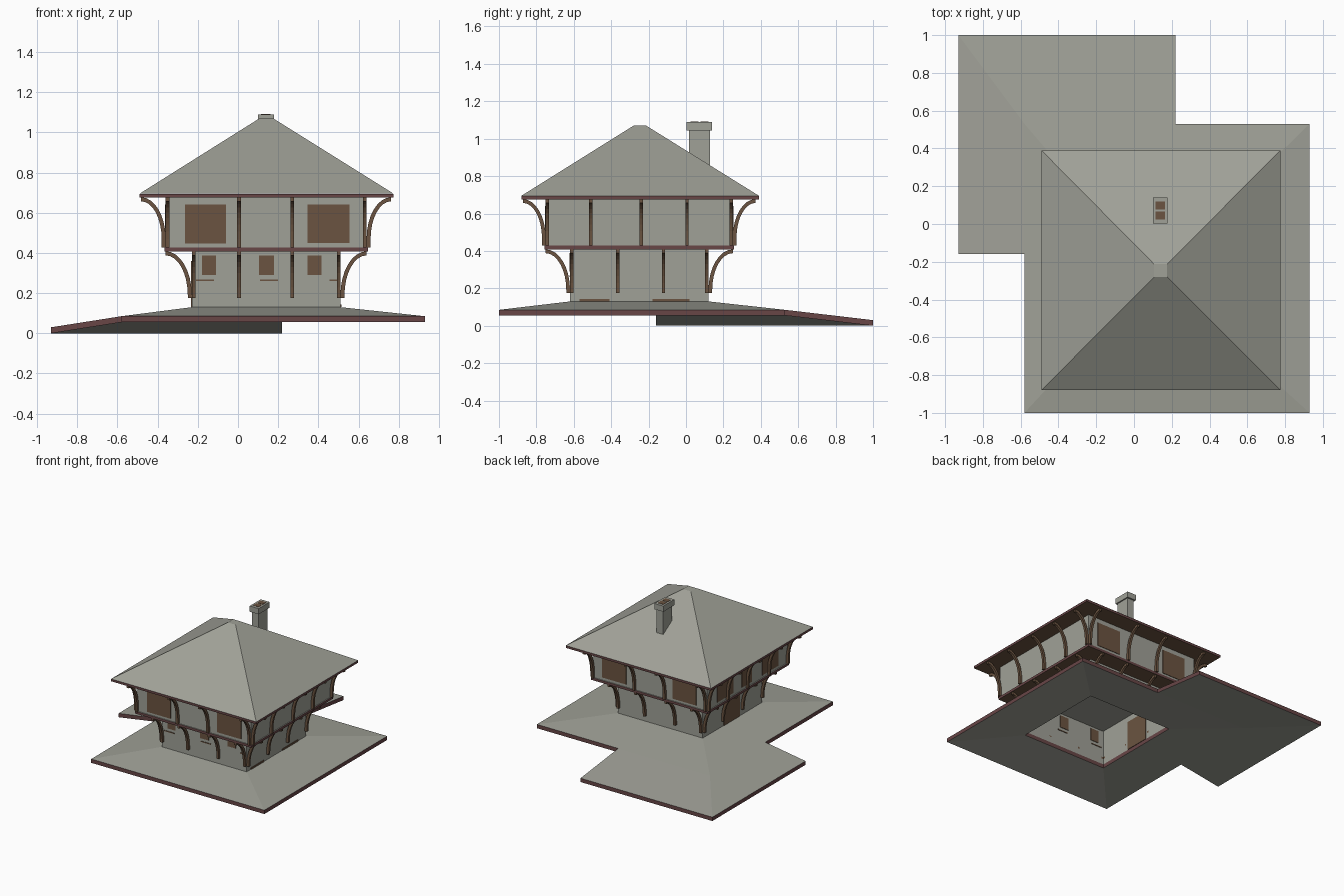
import bpy, bmesh, math
from mathutils import Vector

if "Cube" in bpy.data.objects:
    bpy.data.objects.remove(bpy.data.objects["Cube"])


def material(name, rgb):
    m = bpy.data.materials.new(name)
    m.diffuse_color = (*rgb, 1)
    m.use_nodes = True
    m.node_tree.nodes["Principled BSDF"].inputs["Base Color"].default_value = m.diffuse_color
    return m


PLASTER = material("grey_stone", (0.35, 0.355, 0.31))
TIMBER = material("brown_timber", (0.147, 0.088, 0.052))
TRIM = material("red_brown_trim", (0.138, 0.061, 0.062))


def finish(name, bm, mats):
    bmesh.ops.recalc_face_normals(bm, faces=bm.faces[:])
    me = bpy.data.meshes.new(name)
    bm.to_mesh(me)
    bm.free()
    for m in mats:
        me.materials.append(m)
    ob = bpy.data.objects.new(name, me)
    bpy.context.collection.objects.link(ob)
    return ob


def frustum(name, low, high, z0, z1, top, side=None, bottom=None, caps=True):
    """Block between two (x0, x1, y0, y1) rectangles, coloured by face direction."""
    bm = bmesh.new()
    rings = []
    for (x0, x1, y0, y1), z in ((low, z0), (high, z1)):
        rings.append([bm.verts.new((x, y, z)) for x, y in
                      ((x0, y0), (x1, y0), (x1, y1), (x0, y1))])
    for i in range(4):
        j = (i + 1) % 4
        f = bm.faces.new((rings[0][i], rings[0][j], rings[1][j], rings[1][i]))
        f.material_index = 1
    if caps:
        bm.faces.new(rings[1])
        bm.faces.new(rings[0][::-1]).material_index = 2
    return finish(name, bm, (top, side or top, bottom or top))


def box(name, rect, z0, z1, *mats, caps=True):
    return frustum(name, rect, rect, z0, z1, *mats, caps=caps)


# Wall rectangles: x0, x1, y0, y1
LOWER = (-0.23, 0.51, -0.62, 0.12)
UPPER = (-0.36, 0.64, -0.75, 0.25)

# Sloping paved base with a lower wing at the back left
corners = {
    "i0": (-.23, -.62, .13), "i1": (.51, -.62, .13), "i2": (.51, .12, .13), "i3": (-.23, .12, .13),
    "o0": (-.58, -1, .085), "o1": (.93, -1, .085), "o2": (.93, .53, .085), "o3": (-.58, .53, .085),
    "p": (.22, .53, .085), "q": (-.58, -.16, .085),
    "e0": (-.93, -.16, .03), "e1": (-.93, 1, .03), "e2": (.22, 1, .03)}
panels = ["o0 o1 i1 i0", "o1 o2 i2 i1", "o2 p o3 i3 i2", "o3 q o0 i0 i3",
          "o3 p e2 e1", "q o3 e1 e0"]
bm = bmesh.new()
top = {k: bm.verts.new(v) for k, v in corners.items()}
low = {k: bm.verts.new((v[0], v[1], v[2] - 0.03)) for k, v in corners.items()}
for p in panels:
    bm.faces.new([top[k] for k in p.split()])
pair = {top[k]: low[k] for k in corners}
rim = [e for e in bm.edges if e.is_boundary]
for p in panels:
    bm.faces.new([low[k] for k in reversed(p.split())])
for e in rim:
    a, b = e.verts
    bm.faces.new((a, b, pair[b], pair[a])).material_index = 1
finish("sloping_base", bm, (PLASTER, TRIM))

# Storeys, overhanging floor and roof
box("lower_walls", LOWER, 0.10, 0.41, PLASTER, caps=False)
box("upper_walls", UPPER, 0.42, 0.68, PLASTER, caps=False)
box("overhanging_floor", (-.367, .647, -.757, .257), .408, .428, PLASTER, TRIM, TIMBER)
box("lower_ceiling", (-.225, .505, -.615, .115), .402, .407, PLASTER)
EAVES = (-.49, .775, -.88, .39)
box("eaves_board", EAVES, .676, .694, PLASTER, TRIM, TIMBER)
frustum("hipped_roof", EAVES, (.107, .175, -.28, -.213), .695, 1.07, PLASTER)

# Chimney
box("chimney_shaft", (.11, .168, .015, .127), .8, 1.05, PLASTER)
box("chimney_cap", (.1, .178, .003, .14), 1.045, 1.09, PLASTER)
for i, y in enumerate((.025, .077)):
    box(f"chimney_flue_{i}", (.115, .163, y, y + .042), 1.088, 1.092, TIMBER)


# Thin shutter, door and sill plates set into the walls
def plate(name, side, u0, u1, z0, z1, walls):
    x0, x1, y0, y1 = walls
    at = {"front": y0, "back": y1, "left": x0, "right": x1}[side]
    span = (at - .004, at + .004)
    rect = (u0, u1, *span) if side in ("front", "back") else (*span, u0, u1)
    box(f"{side}_{name}", rect, z0, z1, TIMBER)


for side in ("front", "back"):
    plate("left_shutter", side, -.265, -.06, .447, .64, UPPER)
    plate("right_shutter", side, .345, .555, .45, .64, UPPER)
for i, (a, b) in enumerate(((-.63, -.43), (-.30, -.18), (-.07, .13))):
    plate(f"shutter_{i}", "left", a, b, .45, .64, UPPER)
for i, (a, b) in enumerate(((-.18, -.11), (.105, .18), (.345, .415))):
    plate(f"small_window_{i}", "front", a, b, .29, .388, LOWER)
for i, (a, b) in enumerate(((-.21, -.12), (.11, .2), (.455, .495))):
    plate(f"sill_{i}", "front", a, b, .261, .268, LOWER)
plate("door", "left", -.34, -.14, .13, .36, LOWER)
for i, (a, b) in enumerate(((-.57, -.41), (-.18, .02))):
    plate(f"footing_{i}", "right", a, b, .13, .143, LOWER)


# Curved timber brackets: a short post that sweeps outwards to the overhang
def bracket(name, foot, out, z0, zbend, z1, reach, t=.02, w=.018):
    out = Vector(out)
    across = Vector((-out.y, out.x, 0)) * (w / 2)
    path = [(t / 2, z0, 0)]
    for k in range(9):
        a = math.radians(90 * k / 8)
        path.append((t / 2 + reach * (1 - math.cos(a)),
                     zbend + (z1 - t / 2 - zbend) * math.sin(a), a))
    bm = bmesh.new()
    rings = []
    for d, z, a in path:
        ring = []
        for s, c in ((-1, -1), (1, -1), (1, 1), (-1, 1)):
            h = d + s * t / 2 * math.cos(a)
            co = Vector((*foot, 0)) + out * h + across * c
            co.z = z - s * t / 2 * math.sin(a)
            ring.append(bm.verts.new(co))
        rings.append(ring)
    for r, s in zip(rings, rings[1:]):
        for i in range(4):
            j = (i + 1) % 4
            bm.faces.new((r[i], r[j], s[j], s[i]))
    bm.faces.new(rings[0])
    bm.faces.new(rings[-1])
    finish(name, bm, (TIMBER,))


storeys = (
    ("lower", LOWER, (-.221, .005, .27, .501), (-.611, -.365, -.12, .111), (.175, .19, .408, .12)),
    ("upper", UPPER, (-.351, .005, .27, .631), (-.741, -.51, -.24, .005, .241), (.428, .47, .677, .112)))
for label, (x0, x1, y0, y1), xs, ys, shape in storeys:
    for i, x in enumerate(xs):
        bracket(f"{label}_front_bracket_{i}", (x, y0), (0, -1, 0), *shape)
        bracket(f"{label}_back_bracket_{i}", (x, y1), (0, 1, 0), *shape)
    for i, y in enumerate(ys):
        bracket(f"{label}_left_bracket_{i}", (x0, y), (-1, 0, 0), *shape)
        bracket(f"{label}_right_bracket_{i}", (x1, y), (1, 0, 0), *shape)
